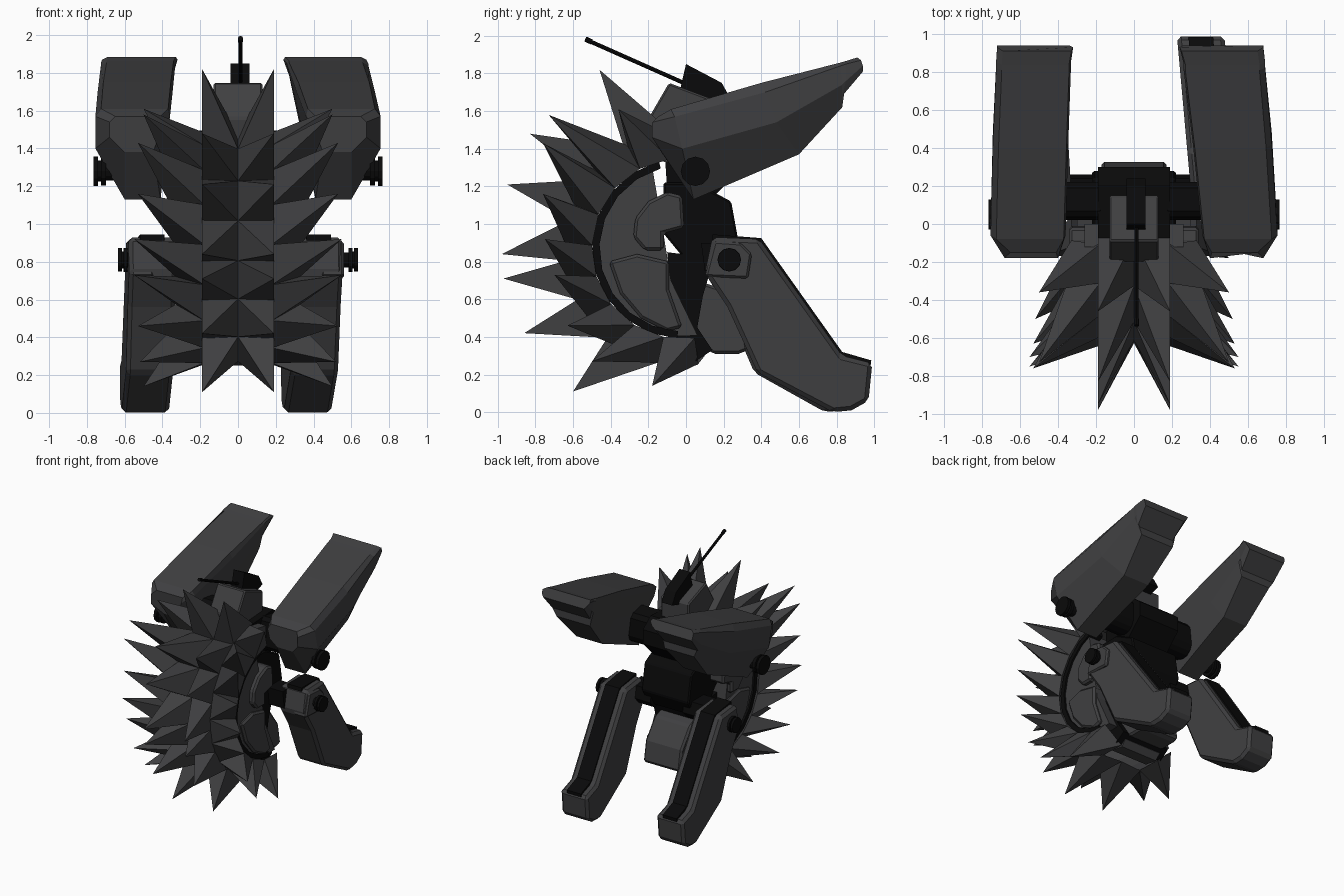
import bpy, bmesh, math

if "Cube" in bpy.data.objects:
    bpy.data.objects.remove(bpy.data.objects["Cube"])

def material(name, v):
    m = bpy.data.materials.new(name)
    m.diffuse_color = (v, v, v * 1.05, 1)
    m.use_nodes = True
    m.node_tree.nodes["Principled BSDF"].inputs["Base Color"].default_value = m.diffuse_color
    return m

GREY, BLACK = material("dark_grey", 0.05), material("black", 0.003)
CY, CZ = -0.02, 0.87          # shell centre in the side view
SIDES = ((1, "right"), (-1, "left"))

def make(name, verts, faces, mat, bevel=0):
    me = bpy.data.meshes.new(name)
    me.from_pydata(verts, [], faces)
    bm = bmesh.new()
    bm.from_mesh(me)
    bmesh.ops.recalc_face_normals(bm, faces=bm.faces)
    bm.to_mesh(me)
    bm.free()
    me.materials.append(mat)
    ob = bpy.data.objects.new(name, me)
    bpy.context.collection.objects.link(ob)
    if bevel:
        b = ob.modifiers.new("bevel", 'BEVEL')
        b.width, b.segments, b.limit_method = bevel, 1, 'ANGLE'
    return ob

def loft(name, rings, mat, bevel=0):
    n = len(rings[0])
    verts = [v for r in rings for v in r]
    faces = [(k * n + i, k * n + (i + 1) % n, (k + 1) * n + (i + 1) % n, (k + 1) * n + i)
             for k in range(len(rings) - 1) for i in range(n)]
    faces += [tuple(range(n)), tuple(range(len(verts) - n, len(verts)))]
    return make(name, verts, faces, mat, bevel)

def prism(name, prof, x0, x1, mat, bevel=0, shear=0):
    """Side profile (y, z) extruded across x, optionally drifting in x along y."""
    return loft(name, [[(x + shear * y, y, z) for y, z in prof] for x in (x0, x1)], mat, bevel)

def turned(name, y, z, steps, mat, n=12):
    """Round part along x from (x, radius) steps."""
    ring = lambda x, r: [(x, y + r * math.cos(a), z + r * math.sin(a))
                         for a in (2 * math.pi * i / n for i in range(n))]
    return loft(name, [ring(x, r) for x, r in steps], mat)

def polar(deg, r, x):
    a = math.radians(deg)
    return (x, CY - r * math.sin(a), CZ + r * math.cos(a))

def spikes(name, s, bounds, tips, xa, ra, xb, rb):
    verts, faces = [], []
    for a0, a1, tip in zip(bounds, bounds[1:], tips):
        k = len(verts)
        verts += [polar(a0, ra, s * xa), polar(a1, ra, s * xa),
                  polar(a1, rb, s * xb), polar(a0, rb, s * xb), (s * tip[0], tip[1], tip[2])]
        faces += [(k, k + 1, k + 2, k + 3)]
        faces += [(k + i, k + (i + 1) % 4, k + 4) for i in range(4)]
    make(name, verts, faces, GREY)

# spiny back: two columns in the centre strip, one splayed column on each side
centre_tips = [(.19, -.46, 1.82), (.19, -.83, 1.48), (.19, -.95, 1.21), (.19, -.98, .84),
               (.19, -.97, .71), (.19, -.86, .42), (.19, -.60, .11)]
side_tips = [(.50, -.36, 1.61), (.50, -.73, 1.58), (.53, -.76, 1.43), (.53, -.76, 1.16), (.55, -.75, .92),
             (.55, -.70, .73), (.53, -.63, .46), (.52, -.50, .27), (.50, -.18, .14)]
for s, side in SIDES:
    spikes("centre_spikes_" + side, s, [5, 30, 54, 76, 96, 116, 140, 168], centre_tips,
           0, .61, .19, .62)
    spikes("side_spikes_" + side, s, [8 + 20 * i for i in range(10)], side_tips,
           .18, .62, .33, .48)

    # side of the shell: black rim and inner plates
    arc = [15 + 18 * i for i in range(10)]
    rim = [polar(a, .48, 0)[1:] for a in arc] + [polar(a, .44, 0)[1:] for a in arc[::-1]]
    prism("shell_rim_" + side, rim, s * .2, s * .315, BLACK)
    prism("upper_side_plate_" + side,
          [(-.02, 1.15), (-.1, 1.17), (-.2, 1.12), (-.27, 1.03), (-.28, .93),
           (-.22, .86), (-.12, .86), (-.12, .95), (-.01, .98)], s * .2, s * .34, GREY, .015)
    prism("lower_side_plate_" + side,
          [(-.26, .84), (-.09, .8), (-.09, .65), (-.02, .45), (-.1, .43), (-.24, .5),
           (-.35, .63), (-.41, .8)], s * .2, s * .325, GREY, .015)

prism("shell_core", [polar(a, .47, 0)[1:] for a in range(20, 191, 17)] + [(-.08, .7), (-.12, .95)],
      -.3, .3, GREY)

# torso
prism("torso", [(-.12, 1.22), (.05, 1.22), (.24, 1.12), (.28, .9), (.2, .76), (.02, .78), (-.12, .95)],
      -.22, .22, BLACK, .01)
prism("waist", [(-.1, .85), (.15, .82), (.09, .62), (.06, .45), (.14, .33), (.05, .27), (-.06, .4)],
      -.22, .22, BLACK)
prism("belly_plate", [(.06, .70), (.18, .66), (.3, .5), (.33, .33), (.28, .31), (.14, .31), (.03, .42)],
      -.17, .17, GREY, .015)
prism("tail_plate", [(-.1, .42), (.08, .4), (.1, .3), (.06, .25), (-.06, .27)], -.17, .17, GREY)
prism("chest", [(-.12, 1.48), (.2, 1.5), (.3, 1.42), (.3, 1.3), (.16, 1.16), (-.1, 1.18)],
      -.19, .19, BLACK)
for s, side in SIDES:
    prism("shoulder_" + side, [(.04, 1.5), (.22, 1.47), (.22, 1.26), (.14, 1.2), (.02, 1.24)],
          s * .15, s * .42, BLACK, .03)
    prism("hip_" + side, [(.08, .9), (.24, .9), (.26, .8), (.2, .74), (.1, .75)],
          s * .15, s * .36, BLACK)
    prism("neck_block_" + side, [(-.12, 1.48), (0, 1.46), (0, 1.33), (-.12, 1.33)],
          s * .17, s * .26, GREY)

# head and long thin barrel
prism("head", [(-.2, 1.56), (-.09, 1.75), (.15, 1.66), (.15, 1.42), (-.17, 1.38)],
      -.13, .13, GREY, .01)
prism("barrel_mount", [(-.03, 1.72), (0, 1.85), (.19, 1.75), (.24, 1.66), (.1, 1.62)],
      -.04, .06, BLACK)

def tube(name, p, q, r, n=8):
    d = math.hypot(q[0] - p[0], q[1] - p[1])
    ny, nz = -(q[1] - p[1]) / d, (q[0] - p[0]) / d
    an = [2 * math.pi * i / n for i in range(n)]
    loft(name, [[(.013 + r * math.cos(a), y + ny * r * math.sin(a), z + nz * r * math.sin(a))
                 for a in an] for y, z in (p, q)], BLACK)

tube("barrel", (.1, 1.7), (-.52, 1.975), .011)
tube("barrel_tip", (-.5, 1.967), (-.535, 1.983), .014)

# arms: sections as (top, upper side, lower side, bottom) in (y, z), then inner x, outer x, bottom x
def arm(side, s, e_in, e_out):
    stations = [(((-.15, 1.57), (-.18, 1.54), (-.18, 1.46), (-.13, 1.38)), .40, .68, .60, 0),
                (((-.08, 1.61), (-.06, 1.57), (-.02, 1.40), (.04, 1.13)), .36, .755, .60, 0),
                (((.40, 1.75), (.42, 1.70), (.48, 1.54), (.6, 1.37)), .31, .725, .60, .45),
                (((.81, 1.855), (.82, 1.84), (.83, 1.74), (.83, 1.62)), .26, .69, .62, .9),
                (((.84, 1.863), (.85, 1.85), (.85, 1.76), (.83, 1.68)), .26, .69, .66, .9),
                (((.91, 1.885), (.93, 1.87), (.94, 1.84), (.94, 1.81)), .24, .68, .67, 1)]
    rings = []
    for (t, u, l, b), xi, xo, xb, f in stations:
        xi, xo, xb = xi + (e_in - .24) * f, xo + (e_out - .68) * f, xb + (e_out - .68) * f
        row = [(xi + .01, t), (xo - .03, t), (xo, u), (xo, l), (xb, b), (xi + .05, b), (xi + .02, l), (xi, u)]
        rings.append([(s * x, y, z) for x, (y, z) in row])
    loft("arm_" + side, rings, GREY)
    turned("arm_bolt_" + side, .05, 1.28,
           [(s * x, r) for x, r in ((.5, .05), (.70, .05), (.70, .075), (.725, .075), (.725, .055),
                                    (.74, .055), (.74, .078), (.765, .078))], BLACK)

arm("right", 1, .24, .68)
arm("left", -1, .32, .72)

# legs: both lean slightly towards -x at the foot, the left one reaching a little less far
leg_prof = [(.10, .74), (.14, .93), (.39, .92), (.83, .30), (.99, .26), (.97, .06), (.88, .01),
            (.78, 0), (.38, .21), (.22, .56)]
strip_prof = [(.14, .945), (.40, .925), (.83, .32), (.985, .275), (.98, .24), (.8, .28), (.37, .87), (.14, .89)]
knee_prof = [(.10, .72), (.15, .91), (.29, .9), (.35, .84), (.33, .71)]
for s, side, cx, shear, reach in ((1, "right", .44, -.09, 1), (-1, "left", -.445, -.06, .94)):
    fit = lambda prof: [(.1 + (y - .1) * reach, z) for y, z in prof]
    prism("leg_" + side, fit(leg_prof), cx - .125, cx + .125, GREY, .022, shear)
    prism("leg_strip_" + side, fit(strip_prof), cx - .065, cx + .065, BLACK, 0, shear)
    prism("knee_plate_" + side, knee_prof, cx, cx + s * .12, GREY, .012)
    turned("leg_bolt_" + side, .23, .81,
           [(s * x, r) for x, r in ((.4, .04), (.585, .04), (.585, .063), (.605, .063), (.605, .045),
                                    (.615, .045), (.615, .062), (.635, .062))], BLACK)
